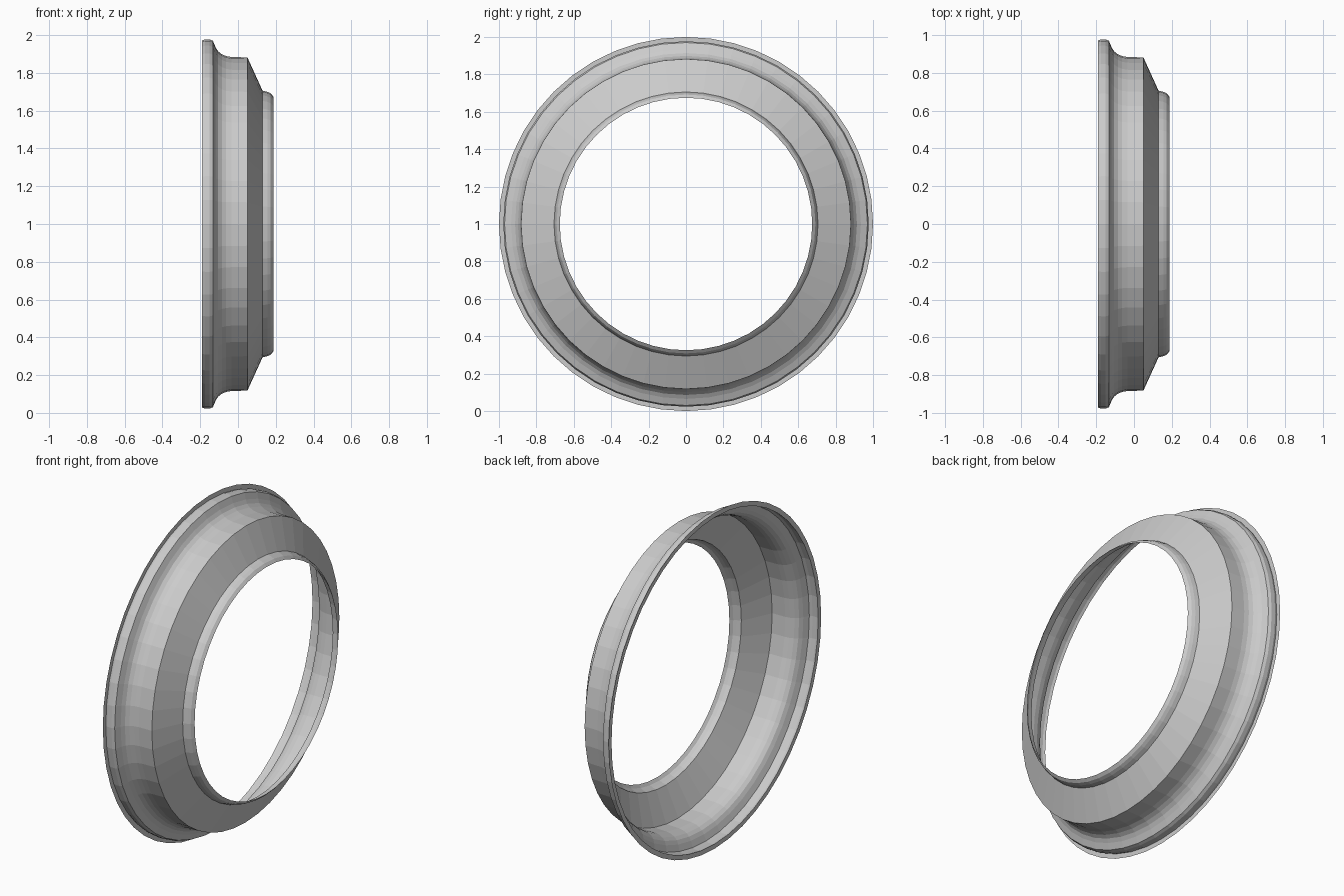
import bpy, bmesh
from math import sin, cos, tau

if "Cube" in bpy.data.objects:
    bpy.data.objects.remove(bpy.data.objects["Cube"])

SEGMENTS = 48

# Open profile as (x, radius): flat flange, rim band, cove, barrel, cone, lip
PROFILE = [
    (-0.19, 1.00), (-0.19, 0.972), (-0.175, 0.977), (-0.15, 0.977), (-0.133, 0.970),
    (-0.118, 0.935), (-0.105, 0.914), (-0.086, 0.899), (-0.063, 0.889), (-0.035, 0.884),
    (0.05, 0.882), (0.13, 0.706), (0.155, 0.700), (0.173, 0.692), (0.187, 0.675),
]


def lathe_x(name, profile, segments, centre_z):
    """Revolve an open profile around a horizontal axis along x."""
    bm = bmesh.new()
    rings = []
    for x, r in profile:
        rings.append([bm.verts.new((x, r * sin(tau * i / segments),
                                    centre_z + r * cos(tau * i / segments)))
                      for i in range(segments)])
    for a, b in zip(rings, rings[1:]):
        for i in range(segments):
            j = (i + 1) % segments
            bm.faces.new((a[i], b[i], b[j], a[j]))
    bmesh.ops.recalc_face_normals(bm, faces=bm.faces)
    # Make the thin shell face outwards
    bm.faces.ensure_lookup_table()
    cone = max(bm.faces, key=lambda f: f.calc_area())
    if cone.normal.x < 0:
        bmesh.ops.reverse_faces(bm, faces=bm.faces)
    mesh = bpy.data.meshes.new(name)
    bm.to_mesh(mesh)
    bm.free()
    obj = bpy.data.objects.new(name, mesh)
    bpy.context.collection.objects.link(obj)
    return obj


# Thin moulded trim ring
lathe_x("trim_ring", PROFILE, SEGMENTS, 1.0)
